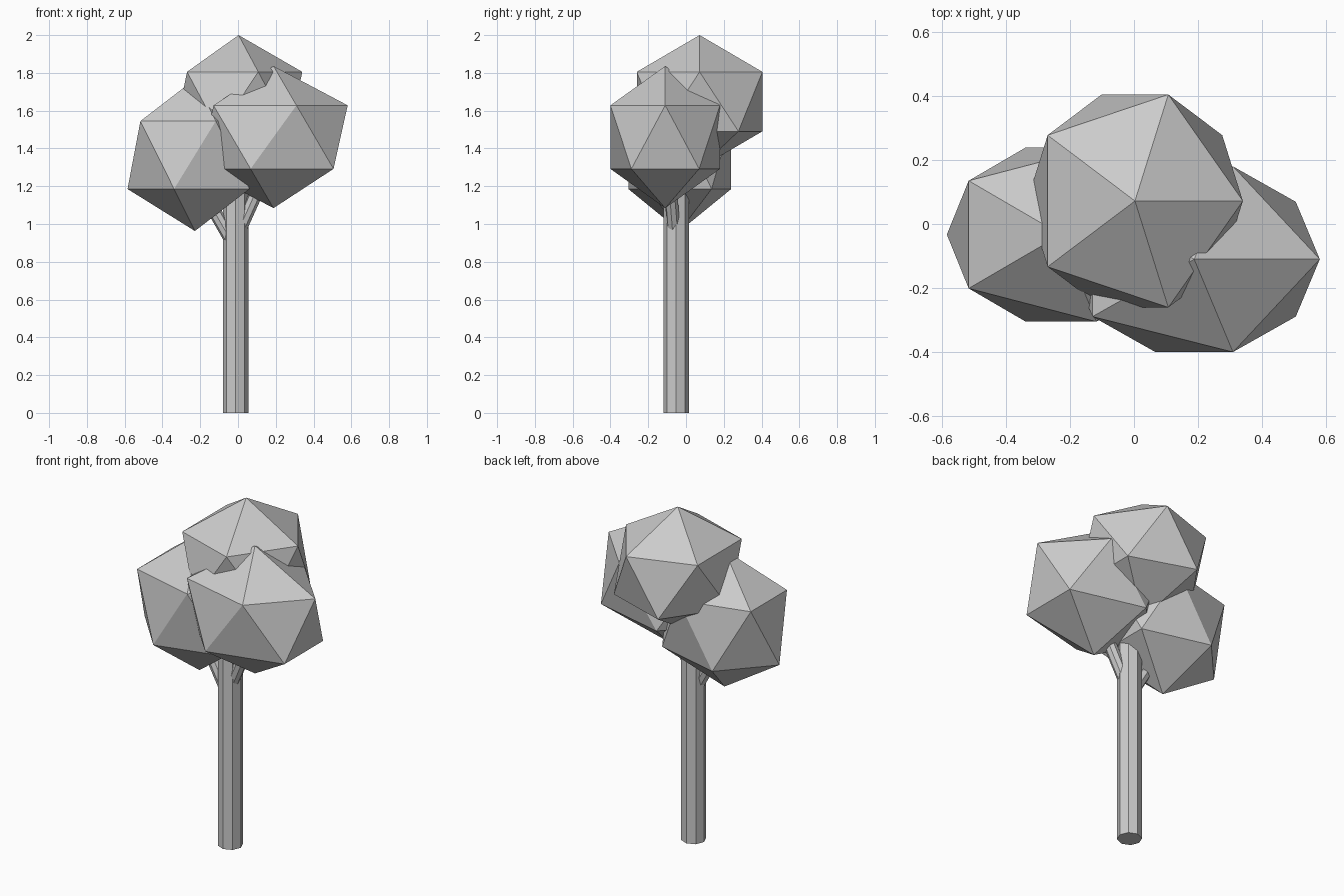
import bpy
from mathutils import Vector

if "Cube" in bpy.data.objects:
    bpy.data.objects.remove(bpy.data.objects["Cube"])


def foliage(name, centre, radii):
    bpy.ops.mesh.primitive_ico_sphere_add(subdivisions=1, radius=1, location=centre)
    ob = bpy.context.object
    ob.name = name
    ob.scale = radii
    bpy.ops.object.transform_apply(location=False, rotation=False, scale=True)


def limb(name, start, end, radius):
    a, b = Vector(start), Vector(end)
    d = b - a
    bpy.ops.mesh.primitive_cylinder_add(vertices=8, radius=radius, depth=d.length,
                                        location=(a + b) / 2)
    ob = bpy.context.object
    ob.name = name
    ob.rotation_euler = d.to_track_quat('Z', 'Y').to_euler() if abs(d.x) > 1e-6 else (0, 0, 0)


# Faceted crown clumps
foliage("foliage_top", (0.003, 0.072, 1.648), (0.377, 0.391, 0.352))
foliage("foliage_left", (-0.228, -0.033, 1.365), (0.399, 0.320, 0.402))
foliage("foliage_right", (0.188, -0.110, 1.460), (0.439, 0.341, 0.376))

# Octagonal trunk and two short branches running into the crown
limb("trunk", (-0.0125, -0.0525, 0), (-0.0125, -0.0525, 1.32), 0.0675)
limb("branch_left", (-0.04, -0.06, 0.92), (-0.20, -0.05, 1.20), 0.035)
limb("branch_right", (0.01, -0.065, 0.97), (0.15, -0.09, 1.28), 0.035)
